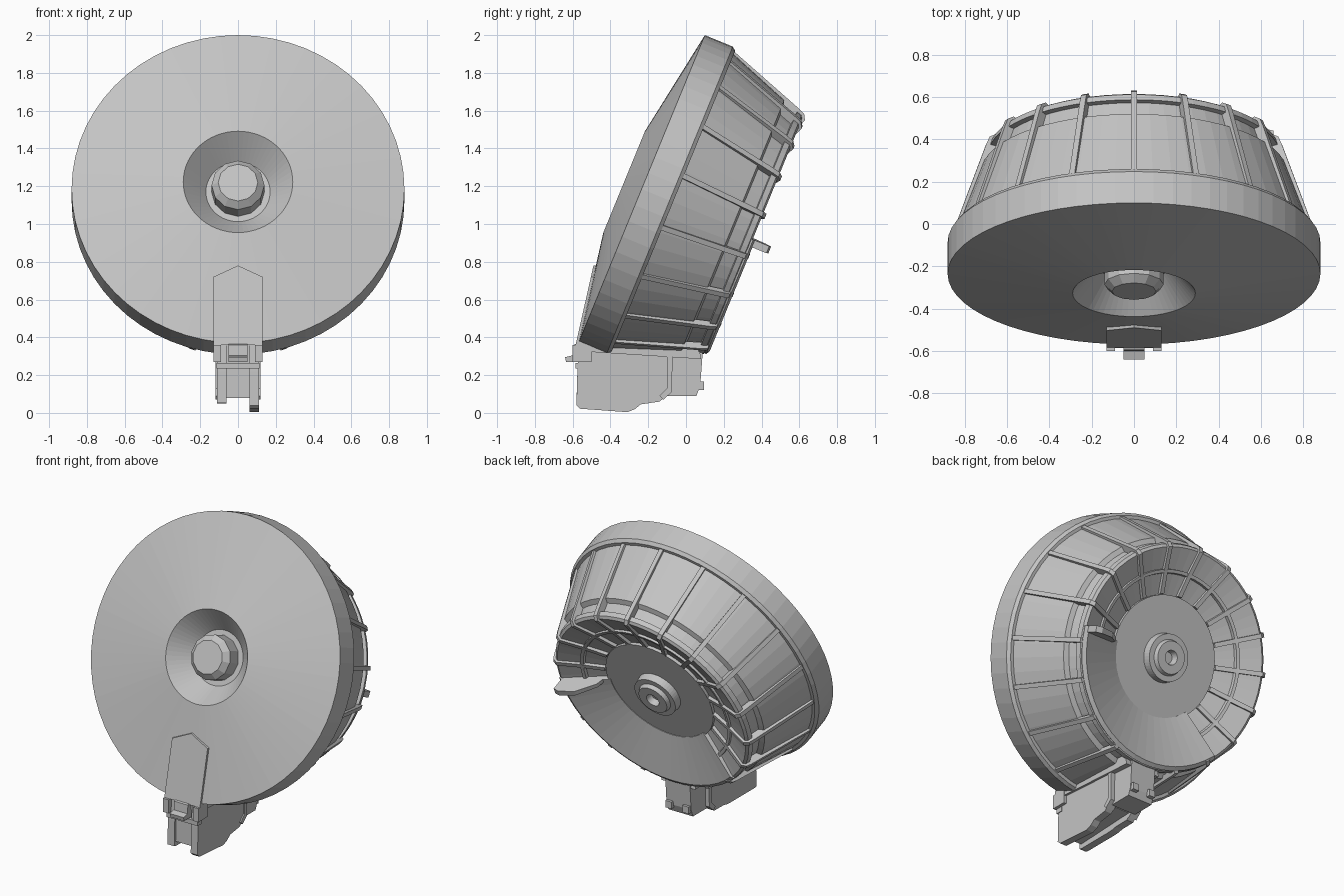
import bpy, bmesh
from math import sin, cos, radians, tau
from mathutils import Vector

if "Cube" in bpy.data.objects:
    bpy.data.objects.remove(bpy.data.objects["Cube"])

mat = bpy.data.materials.new("grey polymer")
mat.use_nodes = True
grey = (0.55, 0.55, 0.55, 1)
mat.diffuse_color = grey
mat.node_tree.nodes["Principled BSDF"].inputs["Base Color"].default_value = grey

# Tilted drum frame: AXIS points to the back, UP lies in the drum plane
CENTRE = Vector((0, -0.235, 1.185))
AXIS = Vector((0, 0.925, -0.38)).normalized()
UP = Vector((0, 0.38, 0.925)).normalized()
SIDE = Vector((1, 0, 0))


def drum_point(a, r, ang):
    return CENTRE + AXIS * a + (UP * cos(ang) + SIDE * sin(ang)) * r


def finish(name, bm):
    bmesh.ops.remove_doubles(bm, verts=bm.verts, dist=0.0005)
    bmesh.ops.recalc_face_normals(bm, faces=bm.faces)
    mesh = bpy.data.meshes.new(name)
    bm.to_mesh(mesh)
    bm.free()
    mesh.materials.append(mat)
    obj = bpy.data.objects.new(name, mesh)
    bpy.context.collection.objects.link(obj)
    return obj


def skin(name, rings, closed=False, cap=True, wrap=True):
    """Bridge equal point rings into one surface."""
    bm = bmesh.new()
    loops = [[bm.verts.new(p) for p in ring] for ring in rings]
    pairs = list(zip(loops, loops[1:]))
    if closed:
        pairs.append((loops[-1], loops[0]))
    n = len(loops[0])
    for one, two in pairs:
        for i in range(n if wrap else n - 1):
            j = (i + 1) % n
            bm.faces.new((one[i], one[j], two[j], two[i]))
    if cap and not closed:
        bm.faces.new(loops[0])
        bm.faces.new(loops[-1])
    return finish(name, bm)


def lathe(name, profile, steps=60, ring=False):
    """Turn an (axial, radius) profile about the drum axis."""
    rings = [[drum_point(a, r, tau * k / steps) for a, r in profile] for k in range(steps)]
    return skin(name, rings, closed=True, wrap=ring)


def prism(name, outline, x0, x1):
    """Extrude a (y, z) outline across x."""
    return skin(name, [[(x, y, z) for y, z in outline] for x in (x0, x1)])


def box(name, x0, x1, y0, y1, z0, z1):
    return prism(name, [(y0, z0), (y1, z0), (y1, z1), (y0, z1)], x0, x1)


# Drum shell: dished front, rim, tapered body, grooved rear shoulder, concave back
lathe("drum_shell", [
    (0.04, 0), (0.04, 0.17), (-0.10, 0.29), (0, 0.881), (0.16, 0.881),
    (0.18, 0.865), (0.18, 0.845), (0.52, 0.722), (0.53, 0.69), (0.60, 0.665),
    (0.605, 0.692), (0.635, 0.683), (0.645, 0.665), (0.585, 0.52),
    (0.535, 0.38), (0.535, 0)])

# Front winding knob
lathe("front_knob", [(0.05, 0.14), (-0.055, 0.14), (-0.09, 0.105), (-0.09, 0)], 12)

# Rear disk with stepped hub
lathe("rear_disk", [
    (0.52, 0.38), (0.555, 0.38), (0.555, 0.15), (0.605, 0.145), (0.605, 0.11),
    (0.63, 0.10), (0.63, 0.045), (0.59, 0.035), (0.59, 0)], 48)

# Circular rib on the concave back
lathe("rear_ring_rib", [(0.57, 0.505), (0.60, 0.51), (0.605, 0.53), (0.58, 0.535)], 60, True)


# Radial ribs, bent over the shoulder except where the rear cover sits
def rib(angle, over_back):
    path = [(0.17, 0.83), (0.17, 0.862), (0.61, 0.71), (0.645, 0.695)]
    if over_back:
        path += [(0.662, 0.665), (0.605, 0.52), (0.56, 0.385),
                 (0.52, 0.385), (0.56, 0.52), (0.60, 0.65)]
    else:
        path += [(0.645, 0.66)]
    ang = radians(angle)
    tangent = (SIDE * cos(ang) - UP * sin(ang)) * 0.014
    skin("drum_rib", [[drum_point(a, r, ang) + tangent * s for a, r in path]
                      for s in (-1, 1)])


for angle in range(0, 360, 20):
    if angle != 180:
        rib(angle, angle < 90 or angle > 215)

# Smooth rear cover sweeping round the lower back, ending in a finger tab
cover = [(0.50, 0.36), (0.558, 0.36), (0.66, 0.655), (0.648, 0.68), (0.60, 0.66)]
skin("rear_cover", [[drum_point(a, r, radians(92 + 133 * k / 20)) for a, r in cover]
                    for k in range(21)])
tab = [(0.55, 0.40), (0.62, 0.42), (0.72, 0.52), (0.75, 0.62), (0.74, 0.66), (0.60, 0.66)]
skin("finger_tab", [[drum_point(a, r, radians(t)) for a, r in tab] for t in (92, 95.5)])

# Pointed front plate lying against the dished face
plate = [(-0.13, 0.36), (0.13, 0.36), (0.13, 0.72), (0, 0.78), (-0.13, 0.72)]
skin("front_plate", [[(x, -0.49 - (0.78 - z) * 0.225 + d, z) for x, z in plate]
                     for d in (0, 0.09)])

# Feed tower: core, side walls with uneven lips, rear section and ridge
prism("tower_core", [(-0.555, 0.42), (-0.565, 0.08), (-0.12, 0.10), (-0.08, 0.40)], -0.08, 0.08)
for side, low in ((1, 0), (-1, 0.045)):
    wall = [(-0.56, 0.42), (-0.575, 0.22), (-0.58, 0.04 + low * 0.3), (-0.56, 0.022 + low * 0.6),
            (-0.31, 0.004 + low), (-0.27, 0.02 + low * 0.7), (-0.24, 0.045 + low * 0.3),
            (-0.14, 0.06), (-0.09, 0.10), (-0.08, 0.40)]
    prism("tower_wall", wall, side * 0.06, side * 0.11)
    prism("tower_ridge", [(-0.10, 0.36), (-0.10, 0.13), (-0.14, 0.09), (-0.12, 0.07),
                          (-0.075, 0.11), (-0.07, 0.36)], side * 0.06, side * 0.118)
    box("collar_ear", side * 0.09, side * 0.13, -0.60, -0.50, 0.27, 0.36)
    box("rear_lug", side * 0.04, side * 0.085, 0.04, 0.095, 0.12, 0.165)
prism("tower_rear", [(-0.10, 0.40), (-0.10, 0.09), (0.055, 0.09), (0.075, 0.14),
                     (0.09, 0.34), (0.05, 0.42)], -0.09, 0.09)
prism("tower_neck", [(-0.54, 0.40), (-0.54, 0.325), (0.08, 0.285), (0.06, 0.40)], -0.125, 0.125)
box("front_band", -0.115, 0.115, -0.585, -0.54, 0.235, 0.265)

# Front latch
prism("front_latch", [(-0.57, 0.37), (-0.595, 0.36), (-0.60, 0.305), (-0.64, 0.295),
                      (-0.635, 0.27), (-0.55, 0.27)], -0.05, 0.05)
